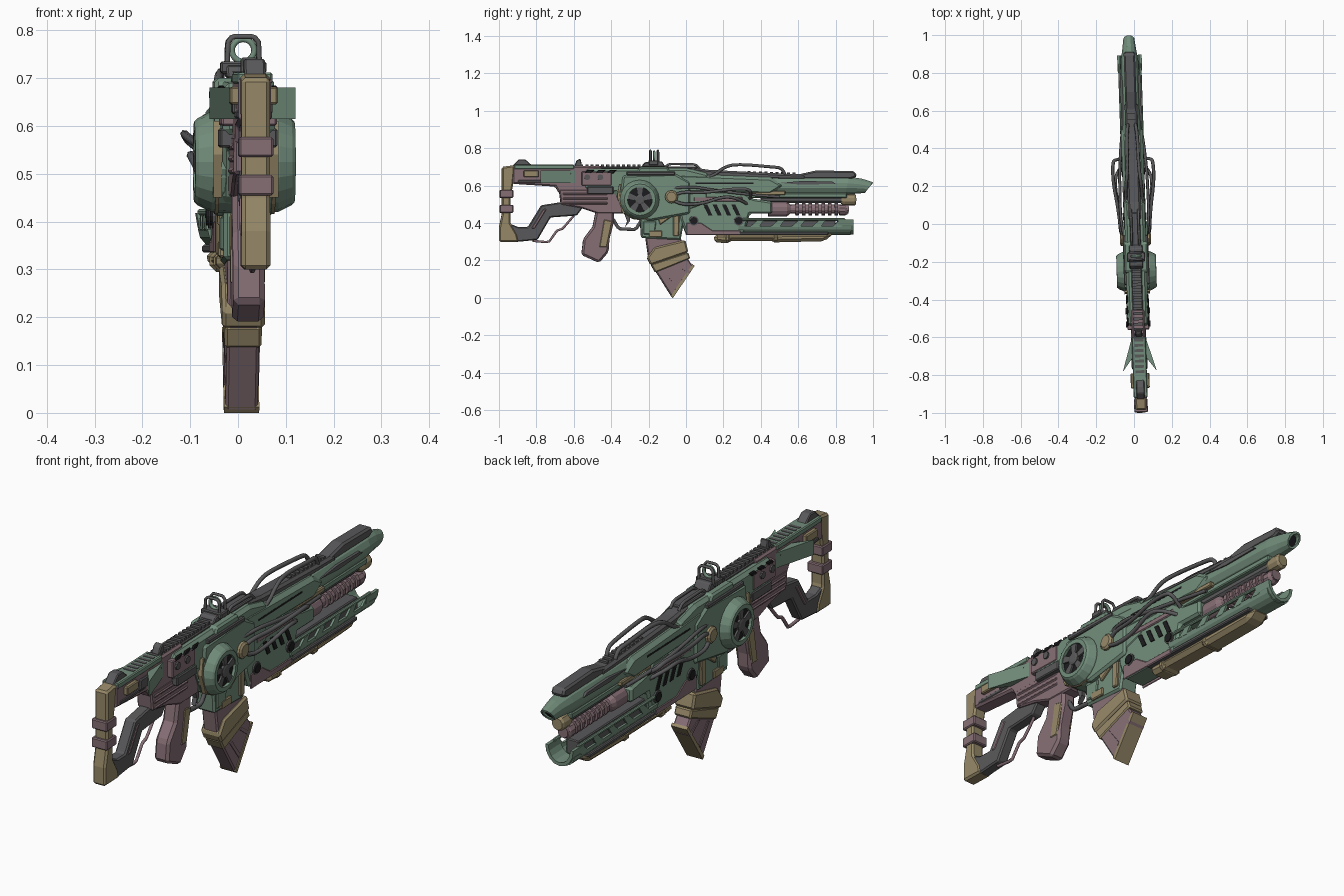
import bpy, bmesh
from math import sin, cos, pi
from mathutils import Matrix, Vector

COLOURS = dict(green=(.17, .27, .20), mauve=(.24, .16, .18), tan=(.31, .25, .14),
               grey=(.10, .10, .105), dark=(.012, .012, .014))
MATS = {}
for k, c in COLOURS.items():
    MATS[k] = bpy.data.materials.new(k)
    MATS[k].diffuse_color = (*c, 1)


def finish(name, mat, bm, bevel=0, mirror=False):
    bmesh.ops.recalc_face_normals(bm, faces=bm.faces)
    me = bpy.data.meshes.new(name)
    bm.to_mesh(me)
    bm.free()
    ob = bpy.data.objects.new(name, me)
    bpy.context.collection.objects.link(ob)
    me.materials.append(MATS[mat])
    if mirror:
        ob.modifiers.new("mirror", 'MIRROR').use_mirror_merge = False
    if bevel:
        m = ob.modifiers.new("bevel", 'BEVEL')
        m.width, m.segments = bevel, 1
    return ob


def prism(name, mat, pts, depth, bevel=0, mirror=False):
    """Planar 3D outline pushed along a depth vector."""
    bm = bmesh.new()
    a = [bm.verts.new(p) for p in pts]
    b = [bm.verts.new(Vector(p) + Vector(depth)) for p in pts]
    bm.faces.new(a)
    bm.faces.new(b[::-1])
    for i in range(len(a)):
        j = (i + 1) % len(a)
        bm.faces.new((a[i], b[i], b[j], a[j]))
    return finish(name, mat, bm, bevel, mirror)


def plate(name, mat, yz, x, x1=None, bevel=.004):
    """Side outline spanning -x..x, or x..x1 mirrored to both sides."""
    x0, w = (-x, 2 * x) if x1 is None else (x, x1 - x)
    return prism(name, mat, [(x0, *p) for p in yz], (w, 0, 0), bevel, x1 is not None)


def box(name, mat, y0, y1, z0, z1, x, x1=None, bevel=.004):
    return plate(name, mat, [(y0, z0), (y1, z0), (y1, z1), (y0, z1)], x, x1, bevel)


def loft(name, mat, secs, n=12):
    """Rings along y: (y, z, rx, rz, tilt)."""
    return rings(name, mat, [[(rx * cos(t), y + tl * sin(t), z + rz * sin(t)) for t in
                 [(i + .5) * 2 * pi / n for i in range(n)]] for y, z, rx, rz, tl in secs])


def turn(name, mat, y, z, prof, n=20, mirror=False):
    """Rings around an x axis: (x, r)."""
    return rings(name, mat, [[(x, y + r * cos(i * 2 * pi / n), z + r * sin(i * 2 * pi / n))
                 for i in range(n)] for x, r in prof], mirror)


def rings(name, mat, data, mirror=False):
    bm = bmesh.new()
    vs = [[bm.verts.new(p) for p in ring] for ring in data]
    n = len(vs[0])
    for a, b in zip(vs, vs[1:]):
        for i in range(n):
            bm.faces.new((a[i], a[(i + 1) % n], b[(i + 1) % n], b[i]))
    bm.faces.new(vs[0])
    bm.faces.new(vs[-1])
    return finish(name, mat, bm, 0, mirror)


def tube(name, mat, pts, r, both=True, cyclic=False, order=3):
    for s in ((1, -1) if both else (1,)):
        cu = bpy.data.curves.new(name, 'CURVE')
        cu.dimensions, cu.bevel_depth, cu.bevel_resolution = '3D', r, 1
        cu.use_fill_caps = True
        sp = cu.splines.new('NURBS')
        sp.points.add(len(pts) - 1)
        for p, q in zip(sp.points, pts):
            p.co = (s * q[0], q[1], q[2], 1)
        sp.order_u, sp.resolution_u = order, 4
        sp.use_cyclic_u, sp.use_endpoint_u = cyclic, not cyclic
        cu.materials.append(MATS[mat])
        bpy.context.collection.objects.link(bpy.data.objects.new(name, cu))


# Stock
plate("butt_pad", "tan", [(-.985, .70), (-.915, .71), (-.925, .61), (-.94, .53), (-.94, .40), (-.905, .34),
      (-.895, .30), (-1, .30), (-1, .38), (-.985, .45)], .03, bevel=.008)
for z in (.455, .535):
    box("butt_clamp", "mauve", -.997, -.925, z, z + .042, .036)
plate("stock_upper", "mauve", [(-.93, .705), (-.45, .705), (-.45, .55), (-.68, .56), (-.7, .595), (-.93, .61)], .034, bevel=.008)
plate("stock_strut", "grey", [(-.95, .40), (-.9, .38), (-.845, .38), (-.775, .495), (-.68, .51), (-.54, .50),
      (-.585, .44), (-.725, .43), (-.795, .31), (-.9, .30), (-.95, .31)], .025, bevel=.006)
plate("strut_inset", "mauve", [(-.83, .37), (-.81, .37), (-.745, .475), (-.765, .475)], .028)
tube("strut_rod", "mauve", [(0, -.82, .305), (0, -.735, .297), (0, -.69, .36), (0, -.66, .37), (0, -.6, .44)], .007, False, order=2)
prism("side_flap", "green", [(.03, -.58, .615), (.042, -.62, .615), (.09, -.78, .615), (.03, -.70, .615)], (0, 0, .065), 0, True)
plate("flap_panel", "grey", [(-.77, .625), (-.63, .625), (-.61, .67), (-.76, .67)], .03, .042)
box("stock_latch", "tan", -.87, -.79, .645, .682, .05)
box("stock_strip", "green", -.92, -.6, .688, .712, .037)
box("stock_rib", "grey", -.9, -.72, .615, .632, .037)
plate("rear_bump", "grey", [(-.93, .705), (-.895, .74), (-.86, .74), (-.82, .705)], .022)
plate("rear_sight", "grey", [(-.60, .70), (-.585, .735), (-.565, .745), (-.555, .70)], .018)

# Receiver
plate("lower_receiver", "mauve", [(-.68, .58), (-.34, .58), (-.34, .45), (-.47, .45), (-.56, .48), (-.67, .50)], .036, bevel=.006)
for i in range(3):
    box("receiver_rib", "mauve", -.66, -.42, .50 + i * .025, .512 + i * .025, .04)
plate("receiver", "green", [(-.54, .69), (0, .695), (.12, .665), (.12, .50), (-.05, .44), (-.33, .44),
      (-.38, .56), (-.54, .58)], .055, bevel=.014)
plate("receiver_step", "green", [(-.34, .655), (-.06, .665), (.02, .62), (.02, .45), (-.2, .41), (-.36, .5)], .065, bevel=.01)
box("ejection_plate", "mauve", -.56, -.40, .60, .675, .058)
box("ejection_port", "grey", -.53, -.39, .555, .595, .06)
for y in (-.53, -.46):
    turn("receiver_bolt", "grey", y, .645, [(.05, .016), (.065, .016)], 8, True)
for i in range(3):
    y = -.34 + i * .06
    plate("receiver_slot", "dark", [(y - .19, .685), (y - .15, .685), (y - .17, .665), (y - .21, .665)], .05, .06)
box("receiver_trim", "grey", -.32, -.06, .655, .675, .068)
plate("trim_stripe", "tan", [(-.34, .45), (-.37, .54), (-.36, .61), (-.35, .61), (-.358, .54), (-.33, .45)], .05, .068, 0)

# Drum with spoked faces
half = [(.105, .066), (.105, .084), (.098, .091), (.07, .105), (.02, .108)]
turn("drum", "green", -.25, .525, [(-.09, .066)] + [(-x, r) for x, r in half] + half[::-1] + [(.09, .066)])
turn("drum_stripe", "tan", -.25, .525, [(.055, .106), (.055, .109), (.063, .109), (.063, .106)], 20, True)
turn("drum_well", "dark", -.25, .525, [(.085, .07), (.093, .07)], 20, True)
turn("drum_hub", "grey", -.25, .525, [(.085, .028), (.103, .028), (.106, .018)], 10, True)
for i in range(5):
    a = i * 2 * pi / 5 + pi / 2
    u, v = Vector((cos(a), sin(a))), Vector((-sin(a), cos(a)))
    o = Vector((-.25, .525))
    plate("drum_spoke", "grey", [tuple(o + u * r + v * w) for r, w in ((.02, -.01), (.07, -.017), (.07, .017), (.02, .01))], .09, .101, 0)

# Grip, trigger
plate("grip", "mauve", [(-.48, .48), (-.385, .48), (-.385, .41), (-.41, .315), (-.415, .245), (-.465, .187),
      (-.56, .23), (-.55, .315), (-.50, .38)], .033, bevel=.011)
plate("grip_inset", "tan", [(-.44, .42), (-.395, .41), (-.425, .27), (-.465, .27)], .036)
tube("trigger_guard", "grey", [(0, -.39, .42), (0, -.36, .37), (0, -.27, .365), (0, -.235, .42)], .01, False, order=2)
plate("trigger", "grey", [(-.33, .45), (-.3, .45), (-.3, .41), (-.325, .38), (-.315, .41)], .01, bevel=0)

# Magazine and well
plate("magazine_well", "green", [(-.25, .47), (0, .47), (-.03, .31), (-.24, .32)], .043, bevel=.008)
plate("well_brace", "tan", [(-.15, .42), (-.06, .49), (-.035, .49), (-.04, .33), (-.07, .33), (-.07, .44), (-.14, .39)], .03, .053)
box("well_foot", "tan", -.2, -.13, .325, .36, .03, .052)
plate("well_rib", "green", [(-.23, .41), (-.16, .41), (-.17, .34), (-.23, .34)], .03, .05)
plate("magazine", "mauve", [(-.22, .34), (-.03, .33), (-.01, .235), (.04, .165), (-.075, .002), (-.165, .145), (-.2, .20)], .034, bevel=.006)
plate("magazine_collar", "tan", [(-.21, .215), (-.17, .27), (-.005, .31), (.012, .245), (-.19, .175)], .045, bevel=.008)
plate("magazine_band", "tan", [(-.19, .18), (.01, .245), (.022, .21), (-.165, .135)], .039, bevel=.006)
plate("magazine_base", "tan", [(.045, .172), (-.07, 0), (-.082, .012), (.033, .18)], .037, bevel=0)
for d in (0, .07):
    plate("magazine_rib", "mauve", [(-.12 + d, .145 + d * .45), (-.105 + d, .15 + d * .45), (-.045 + d, .07 + d),
          (-.055 + d, .058 + d)], .037, bevel=0)

# Top rail and sights
box("rail_base", "grey", -.8, .06, .69, .703, .028)
for i in range(21):
    box("rail_tooth", "grey", -.79 + i * .028, -.775 + i * .028, .70, .714, .024, bevel=0)
plate("sight_base", "grey", [(-.24, .70), (-.22, .725), (-.13, .73), (-.11, .70)], .036)
box("sight_clamp", "grey", -.2, -.15, .71, .735, .048)
for y in (-.19, -.15):
    tube("sight_hoop", "grey", [(-.034, y, .72), (-.032, y, .775), (-.022, y, .787), (.022, y, .787), (.032, y, .775), (.034, y, .72)], .006, False, order=2)
tube("sight_ring", "green", [(.024 * cos(i * pi / 6), -.17, .758 + .024 * sin(i * pi / 6)) for i in range(12)], .007, False, True)
plate("sight_mount", "green", [(-.27, .66), (-.25, .70), (-.1, .70), (-.08, .66)], .062, bevel=.008)
tube("rail_loop", "grey", [(.02, -.11, .70), (.02, -.09, .716), (.02, .05, .714), (.02, .075, .69)], .007, order=2)

# Upper handguard, top cover and muzzle
plate("handguard_upper", "green", [(-.05, .665), (.45, .645), (.53, .60), (.45, .55), (0, .56)], .058, bevel=.016)
loft("barrel_shroud", "green", [(.35, .6, .05, .05, 0), (.42, .6, .052, .052, 0), (.86, .6, .048, .05, .01), (.92, .597, .038, .042, .02),
     (.978, .59, .03, .03, .022), (.978, .59, .02, .021, .02), (.93, .59, .02, .021, 0)])
loft("bore", "dark", [(.91, .59, .019, .02, 0), (.965, .59, .019, .02, .014)])
plate("top_cover", "grey", [(.02, .70), (.12, .685), (.5, .665), (.64, .66), (.64, .63), (.02, .64)], .034, bevel=.01)
plate("front_block", "grey", [(.58, .655), (.70, .682), (.9, .677), (.915, .65), (.88, .635), (.58, .635)], .03, bevel=.008)
for i in range(9):
    box("cover_bump", "grey", .33 + i * .03, .345 + i * .03, .655, .678 - i * .001, .02, bevel=0)
plate("shroud_slot", "grey", [(.5, .615), (.62, .625), (.78, .622), (.8, .61), (.62, .605)], .054, bevel=0)
box("shroud_strip", "tan", .32, .53, .55, .572, .054)
box("shroud_rail", "green", .3, .86, .535, .56, .036)
box("upper_groove", "dark", .05, .36, .61, .618, .059, bevel=0)

# Middle handguard with vents and ports
plate("handguard_mid", "green", [(-.05, .57), (.3, .57), (.36, .53), (.46, .515), (.46, .45), (.34, .45), (.31, .34), (0, .34), (-.03, .42)], .052, bevel=.01)
plate("mid_inset", "mauve", [(0, .40), (.08, .40), (.14, .36), (.29, .36), (.29, .335), (0, .335)], .05, .056)
box("mid_band", "mauve", .04, .3, .515, .54, .057)
for i in range(4):
    y = .09 + i * .05
    plate("vent", "dark", [(y, .50), (y + .022, .50), (y + .05, .44), (y + .028, .44)], .045, .056, 0)
for y in (.04, .28):
    turn("port_rim", "grey", y, .412, [(.045, .026), (.058, .026)], 12, True)
    turn("port", "dark", y, .412, [(.045, .02), (.063, .02)], 12, True)

# Lower barrel and gas cylinder
loft("under_barrel", "mauve", [(.44, .475, .036, .04, 0), (.54, .475, .036, .04, 0), (.56, .475, .024, .024, 0), (.87, .475, .024, .024, 0)])
for i in range(7):
    y = .585 + i * .035
    loft("barrel_fin", "mauve", [(y, .475, .034, .034, 0), (y + .018, .475, .034, .034, 0)], 10)
loft("barrel_tip", "mauve", [(.82, .47, .03, .03, 0), (.85, .47, .03, .03, 0), (.865, .47, .022, .022, 0)], 10)
loft("gas_rod", "grey", [(.4, .525, .02, .02, 0), (.86, .525, .02, .02, 0)], 8)
loft("gas_cap", "tan", [(.83, .525, .02, .022, 0), (.85, .525, .03, .032, 0), (.9, .525, .03, .032, 0), (.91, .525, .024, .025, 0)], 10)

# Open trough with windowed sides, and keel


def trough(name, mat, y0, y1, zc, rx, rz, t):
    arc = [pi + i * pi / 8 for i in range(9)]
    prism(name, mat, [(rx * cos(a), y0, zc + rz * sin(a)) for a in arc] +
          [((rx - t) * cos(a), y0, zc + (rz - t) * sin(a)) for a in arc[::-1]], (0, y1 - y0, 0))


trough("trough", "green", .28, .88, .385, .06, .048, .01)
trough("trough_mouth", "green", .81, .895, .418, .065, .078, .014)
box("trough_rail", "green", .3, .85, .412, .426, .048, .062)
for i in range(5):
    y = .34 + i * .11
    plate("trough_web", "green", [(y, .38), (y + .05, .38), (y + .075, .415), (y + .04, .415)], .05, .06, 0)
box("trough_core", "grey", .25, .8, .35, .415, .03)
box("trough_skirt", "grey", .14, .76, .335, .352, .055)
plate("keel", "tan", [(.15, .34), (.15, .297), (.22, .293), (.24, .303), (.46, .303), (.48, .297), (.74, .303), (.79, .345)], .045, bevel=.016)
for y in (.2, .46):
    box("keel_band", "tan", y, y + .04, .295, .34, .049, bevel=.014)

# Cables on both sides
tube("top_cable", "grey", [(.05, .0, .61), (.045, .13, .64), (.04, .21, .705), (.03, .29, .715), (.028, .46, .70), (.022, .52, .695), (.02, .53, .65)], .009)
tube("outer_cable", "grey", [(.05, -.11, .52), (.075, -.05, .57), (.085, .08, .56), (.108, .22, .58), (.108, .32, .585), (.095, .35, .565), (.045, .34, .53)], .009)
tube("lower_cable", "grey", [(.05, -.1, .55), (.08, -.06, .50), (.08, .08, .50), (.1, .2, .545), (.09, .28, .53), (.04, .33, .50)], .009)
tube("long_cable", "grey", [(.05, -.1, .58), (.075, 0, .60), (.075, .15, .575), (.07, .35, .55), (.05, .5, .54)], .008)
turn("cable_socket", "tan", -.08, .54, [(.05, .035), (.075, .035), (.082, .026)], 12, True)

# The whole model is turned slightly about the vertical
yaw = Matrix.Translation((.005, 0, 0)) @ Matrix.Rotation(.033, 4, 'Z')
for ob in bpy.context.collection.objects:
    ob.matrix_world = yaw
